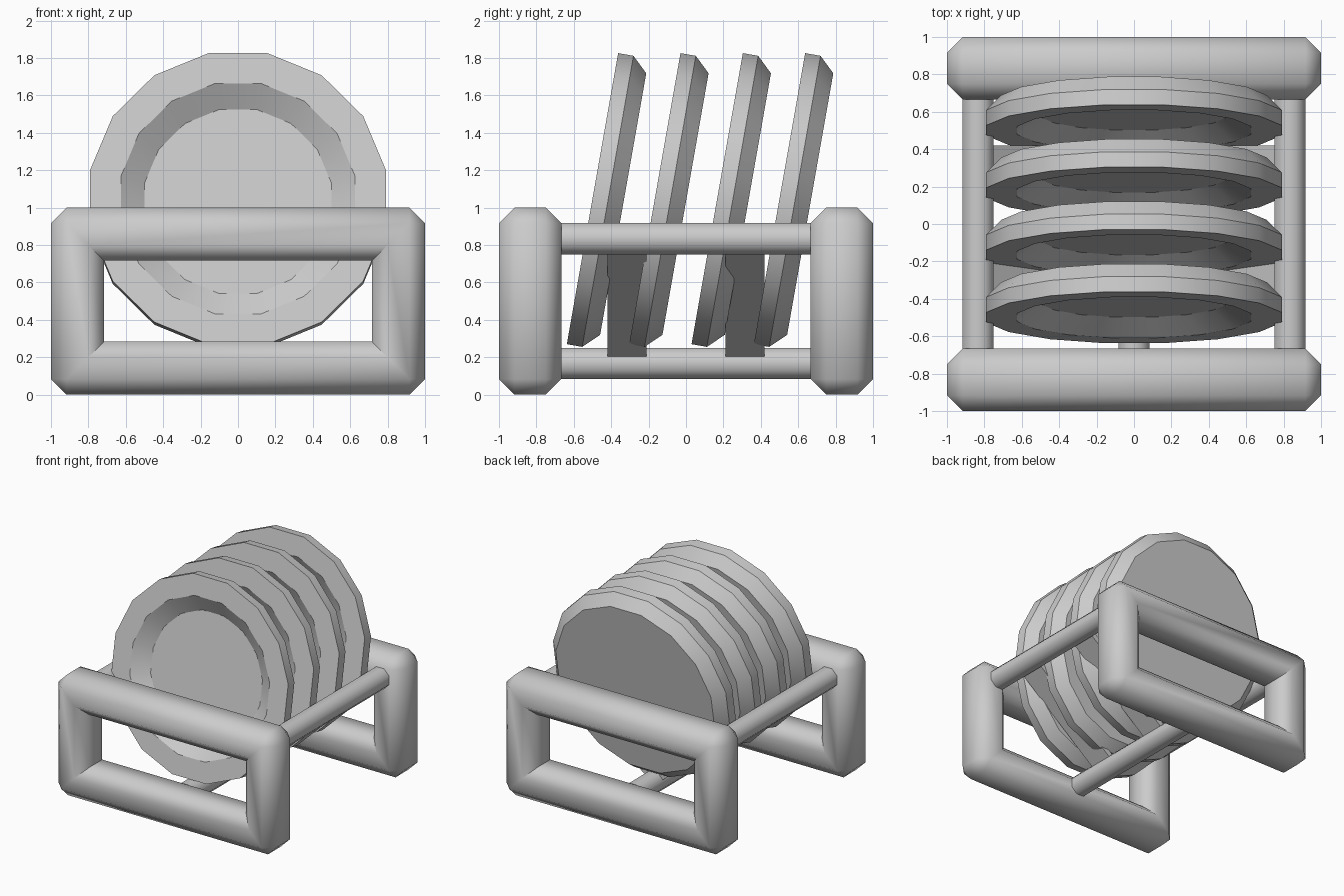
import bpy, bmesh, math
from mathutils import Matrix, Vector

if "Cube" in bpy.data.objects:
    bpy.data.objects.remove(bpy.data.objects["Cube"])


def finish(name, bm, matrix, angle):
    bmesh.ops.remove_doubles(bm, verts=bm.verts, dist=1e-5)
    bmesh.ops.recalc_face_normals(bm, faces=bm.faces)
    me = bpy.data.meshes.new(name)
    bm.to_mesh(me)
    bm.free()
    ob = bpy.data.objects.new(name, me)
    bpy.context.collection.objects.link(ob)
    ob.matrix_world = matrix
    bpy.ops.object.select_all(action='DESELECT')
    ob.select_set(True)
    bpy.context.view_layer.objects.active = ob
    bpy.ops.object.shade_smooth_by_angle(angle=math.radians(angle))
    return ob


def skin(bm, rings, closed):
    """Bridge rings of equal length; either loop around or cap both ends."""
    rs = [[bm.verts.new(p) for p in r] for r in rings]
    n = len(rs[0])
    for i in range(len(rs) if closed else len(rs) - 1):
        a, b = rs[i], rs[(i + 1) % len(rs)]
        for j in range(n):
            k = (j + 1) % n
            bm.faces.new((a[j], a[k], b[k], b[j]))
    if not closed:
        bm.faces.new(rs[0])
        bm.faces.new(rs[-1])


def frame_ring(inset, y, c=0.0):
    """Rectangle in xz, inset from the outline, corners cut by c."""
    x, z = 1 - inset, 0.5 - inset
    pts = [(x, z - c), (x - c, z), (c - x, z), (-x, z - c),
           (-x, c - z), (c - x, -z), (x - c, -z), (x, c - z)]
    return [(px, y, pz) for px, pz in pts]


def circle(apothem, z, n):
    r = apothem / math.cos(math.pi / n)
    return [(r * math.cos((j + 0.5) * math.tau / n),
             r * math.sin((j + 0.5) * math.tau / n), z) for j in range(n)]


B = 1 / 12  # chamfer size and rod radius

# End frames: chamfered rectangular rings
for name, y in (("front_frame", -10 * B), ("back_frame", 10 * B)):
    bm = bmesh.new()
    skin(bm, [frame_ring(0, -B, B), frame_ring(B, -2 * B), frame_ring(0.2, -2 * B),
              frame_ring(0.283, -B), frame_ring(0.283, B), frame_ring(0.2, 2 * B),
              frame_ring(B, 2 * B), frame_ring(0, B, B)], True)
    finish(name, bm, Matrix.Translation((0, y, 0.5)), 50)

# Long rods joining the frames
for name, x, z in (("left_rod", -10 * B, 10 * B), ("right_rod", 10 * B, 10 * B),
                   ("bottom_rod", 0, 2 * B)):
    bm = bmesh.new()
    skin(bm, [circle(B, -0.69, 8), circle(B, 0.69, 8)], False)
    finish(name, bm, Matrix.Translation((x, 0, z)) @ Matrix.Rotation(math.pi / 2, 4, 'X'), 50)

# V-shaped slats from the bottom rod up to the side rods
for row, y in (("front", -0.315), ("back", 0.315)):
    for side, s in (("left", -1), ("right", 1)):
        d = Vector((s * 10 * B, 0, 8 * B))
        bm = bmesh.new()
        bmesh.ops.create_cube(bm, size=1, matrix=Matrix.Diagonal((d.length, 0.21, 0.045, 1)))
        mid = Vector((0, y, 2 * B)) + d / 2
        rot = Matrix.Rotation(-math.atan2(d.z, d.x), 4, 'Y')
        finish(f"{row}_{side}_slat", bm, Matrix.Translation(mid) @ rot, 30)

# Leaning plates: local z runs from the open front to the flat back
for i in range(4):
    bm = bmesh.new()
    profile = [(0.5, 0.09), (0.625, 0), (0.79, 0), (0.79, B), (0.71, 2 * B)]
    skin(bm, [circle(r, z, 16) for r, z in profile], False)
    place = Matrix.Translation((0, -0.5 + i / 3, 1.048))
    finish(f"plate_{i + 1}", bm, place @ Matrix.Rotation(math.radians(-100), 4, 'X'), 30)
